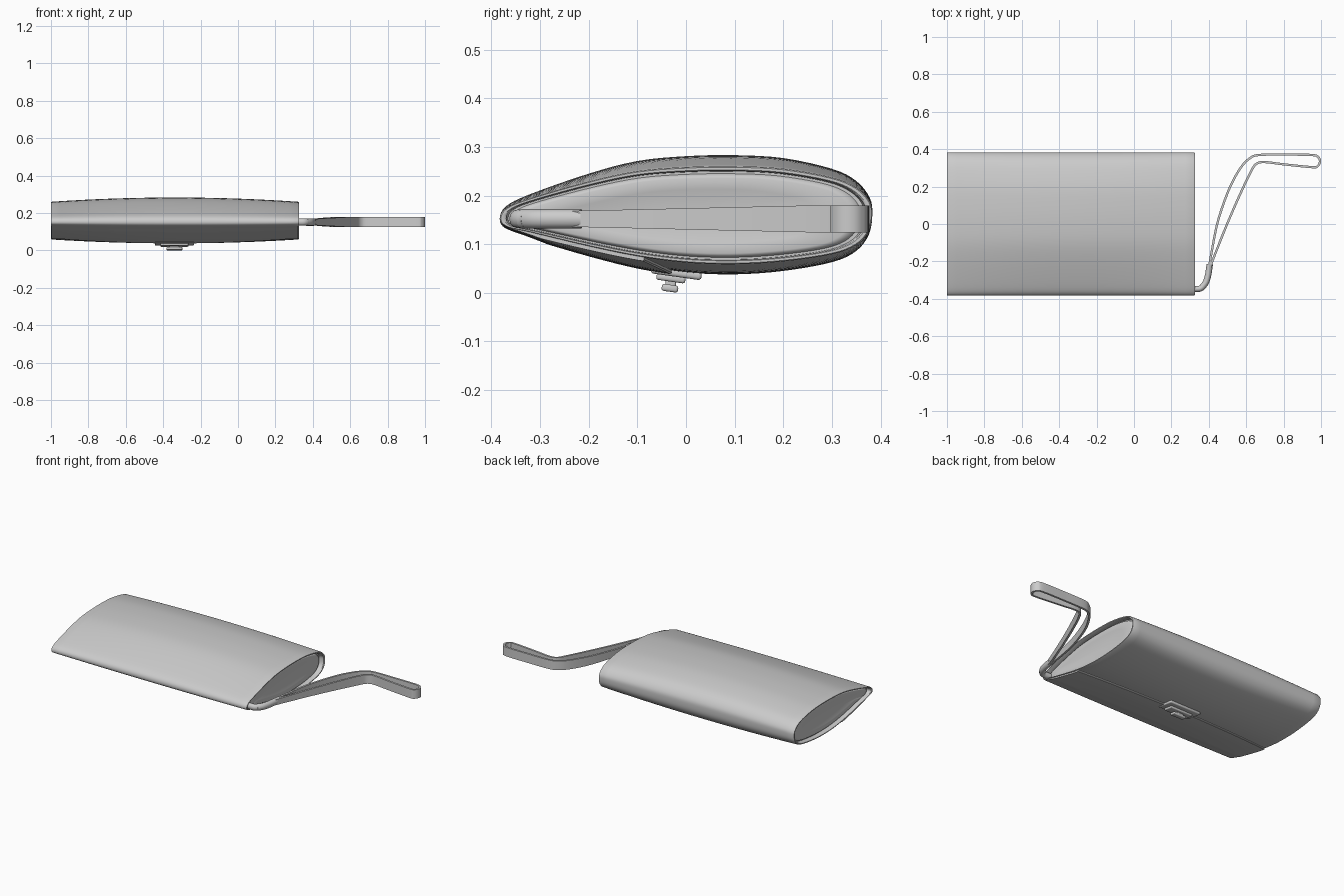
import bpy, bmesh, math
from mathutils import Vector

if "Cube" in bpy.data.objects:
    bpy.data.objects.remove(bpy.data.objects["Cube"])

X0, X1 = -1.0, 0.325
XM, ZC = (X0 + X1) / 2, 0.155


def spline(pts, n, closed=False):
    """Catmull-Rom through pts, n samples per span."""
    pts = [Vector(p) for p in pts]
    m, out = len(pts), []
    for i in range(m if closed else m - 1):
        get = lambda k: pts[k % m] if closed else pts[max(0, min(m - 1, k))]
        a, b, c, d = (get(i + k) for k in (-1, 0, 1, 2))
        for j in range(n):
            t = j / n
            out.append(0.5 * (2 * b + (c - a) * t + (2 * a - 5 * b + 4 * c - d) * t * t
                              + (3 * b - a - 3 * c + d) * t ** 3))
    if not closed:
        out.append(pts[-1])
    return out


def loft(name, rings, closed=True, caps=False, join=False, angle=40):
    """Skin a list of vertex rings."""
    bm = bmesh.new()
    vs = [[bm.verts.new(p) for p in r] for r in rings]
    n = len(rings[0])
    pairs = list(zip(vs, vs[1:])) + ([(vs[-1], vs[0])] if join else [])
    for a, b in pairs:
        for i in range(n if closed else n - 1):
            k = (i + 1) % n
            bm.faces.new((a[i], a[k], b[k], b[i]))
    if caps:
        bm.faces.new(vs[0])
        bm.faces.new(vs[-1])
    bmesh.ops.recalc_face_normals(bm, faces=bm.faces)
    return finish(name, bm, angle)


def finish(name, bm, angle=40):
    me = bpy.data.meshes.new(name)
    bm.to_mesh(me)
    bm.free()
    ob = bpy.data.objects.new(name, me)
    bpy.context.collection.objects.link(ob)
    bpy.ops.object.select_all(action='DESELECT')
    ob.select_set(True)
    bpy.context.view_layer.objects.active = ob
    bpy.ops.object.shade_smooth_by_angle(angle=math.radians(angle))
    return ob


# teardrop side profile (y, z) at mid length
profile = spline([(-.383, .152), (-.37, .178), (-.32, .203), (-.2, .245), (-.1, .271), (0, .281),
                  (.1, .283), (.2, .277), (.3, .255), (.35, .23), (.378, .195), (.383, .16),
                  (.376, .12), (.35, .086), (.3, .063), (.2, .045), (.1, .038), (0, .042),
                  (-.1, .058), (-.2, .083), (-.32, .118), (-.37, .132)], 4, True)


def bulge(x):
    t = (x - XM) / (X1 - XM)
    return 1 - 0.18 * t * t


def ring(x, sy=1, sz=1, bx=None):
    k = bulge(x if bx is None else bx) * sz
    return [(x, p[0] * sy, ZC + (p[1] - ZC) * k) for p in profile]


# outer leather body, with folded rim and recessed gusset at both ends
def end(x, s):
    return [ring(x + s * .03, .93, .85, x), ring(x + s * .03, .955, .9, x),
            ring(x + s * .003, .965, .91, x), ring(x, .975, .93, x), ring(x, .993, .98, x)]


N = 28
mid = [ring(X0 + .005 + (X1 - X0 - .01) * i / N) for i in range(N + 1)]
loft("body", end(X0, 1) + mid + end(X1, -1)[::-1])

# puffy gusset panels
for name, x, s in (("gusset_left", X0, 1), ("gusset_right", X1, -1)):
    loft(name, [ring(x + s * d, a, b, x) for d, a, b in
                ((.034, .94, .87), (.022, .92, .83), (.018, .88, .77),
                 (.024, .7, .55), (.028, .4, .28), (.03, .05, .03))], caps=True, angle=60)

# front flap, wrapping from the narrow edge over the underside
under = [p for p in profile[60:]] + [profile[0]]


def under_z(x, y):
    for a, b in zip(under, under[1:]):
        if b[0] <= y <= a[0]:
            z = a[1] + (b[1] - a[1]) * (a[0] - y) / (a[0] - b[0])
            return ZC + (z - ZC) * bulge(x)
    return ZC


rows = []
for i in range(33):
    x = X0 + .004 + (X1 - X0 - .008) * i / 32
    t = (x - XM) / (X1 - XM)
    edge = -.03 - .06 * t * t
    row = []
    for j in range(25):
        u = j / 24
        y = -.366 + (edge + .366) * u
        row.append((x, y, under_z(x, y) - .008 * min(1, u * 4)))
    row.append((x, edge + .003, under_z(x, edge + .003) - .005))
    row.append((x, edge + .003, under_z(x, edge + .003) + .004))
    rows.append(row)
side = lambda r: [(p[0], p[1], p[2] + .009) for p in r]
loft("flap", [side(rows[0])] + rows + [side(rows[-1])], closed=False)


# clasp: stacked rounded plates and a turn knob
def block(name, loc, size, bevel, tilt=-.14):
    bm = bmesh.new()
    bmesh.ops.create_cube(bm, size=1)
    bmesh.ops.scale(bm, vec=size, verts=bm.verts)
    bmesh.ops.bevel(bm, geom=[e for e in bm.edges], offset=bevel, segments=3,
                    profile=.5, affect='EDGES')
    ob = finish(name, bm)
    ob.location, ob.rotation_euler = loc, (tilt, 0, 0)


block("clasp_plate", (-.34, -.02, .041), (.21, .105, .016), .006)
block("clasp_step", (-.34, -.031, .030), (.15, .06, .014), .005)
block("clasp_neck", (-.34, -.031, .022), (.05, .022, .03), .004)
block("clasp_knob", (-.34, -.033, .0095), (.085, .034, .0145), .005)

# wrist strap band: thin vertical ribbon looped back on itself
path = spline([(.398, -.25), (.415, -.15), (.45, .02), (.51, .19), (.57, .30), (.62, .352), (.67, .369),
               (.80, .371), (.95, .369), (.985, .357), (.994, .332), (.98, .308), (.95, .304),
               (.80, .319), (.70, .331), (.655, .322), (.625, .28), (.57, .165), (.50, .005),
               (.43, -.17), (.40, -.25)], 6)
rings = []
for i, p in enumerate(path):
    d = (path[min(i + 1, len(path) - 1)] - path[max(i - 1, 0)]).normalized()
    nrm = Vector((-d.y, d.x)) * .006
    f = max(0, min(1, (p.y + .25) / .5))
    h = .016 + .0115 * f
    a, b = p + nrm, p - nrm
    rings.append([(q.x, q.y, .152 + s * h) for q, s in ((a, 1), (b, 1), (b, -1), (a, -1))])
loft("wrist_strap", rings, caps=True)


# tubes joining the strap to the bag
def tube(name, pts, r, n=12):
    path, rings = spline(pts, 6), []
    for i, p in enumerate(path):
        d = (path[min(i + 1, len(path) - 1)] - path[max(i - 1, 0)]).normalized()
        s = Vector((-d.y, d.x, 0))
        rings.append([p + r * (s * math.cos(a) * .85 + Vector((0, 0, math.sin(a))))
                      for a in (2 * math.pi * k / n for k in range(n))])
    loft(name, rings, caps=True)


tube("strap_anchor", [(.29, -.345, .152), (.33, -.347, .152), (.355, -.345, .152), (.375, -.328, .152)], .019)
tube("strap_sleeve", [(.365, -.338, .152), (.385, -.31, .152), (.397, -.27, .152), (.405, -.215, .152)], .02)
